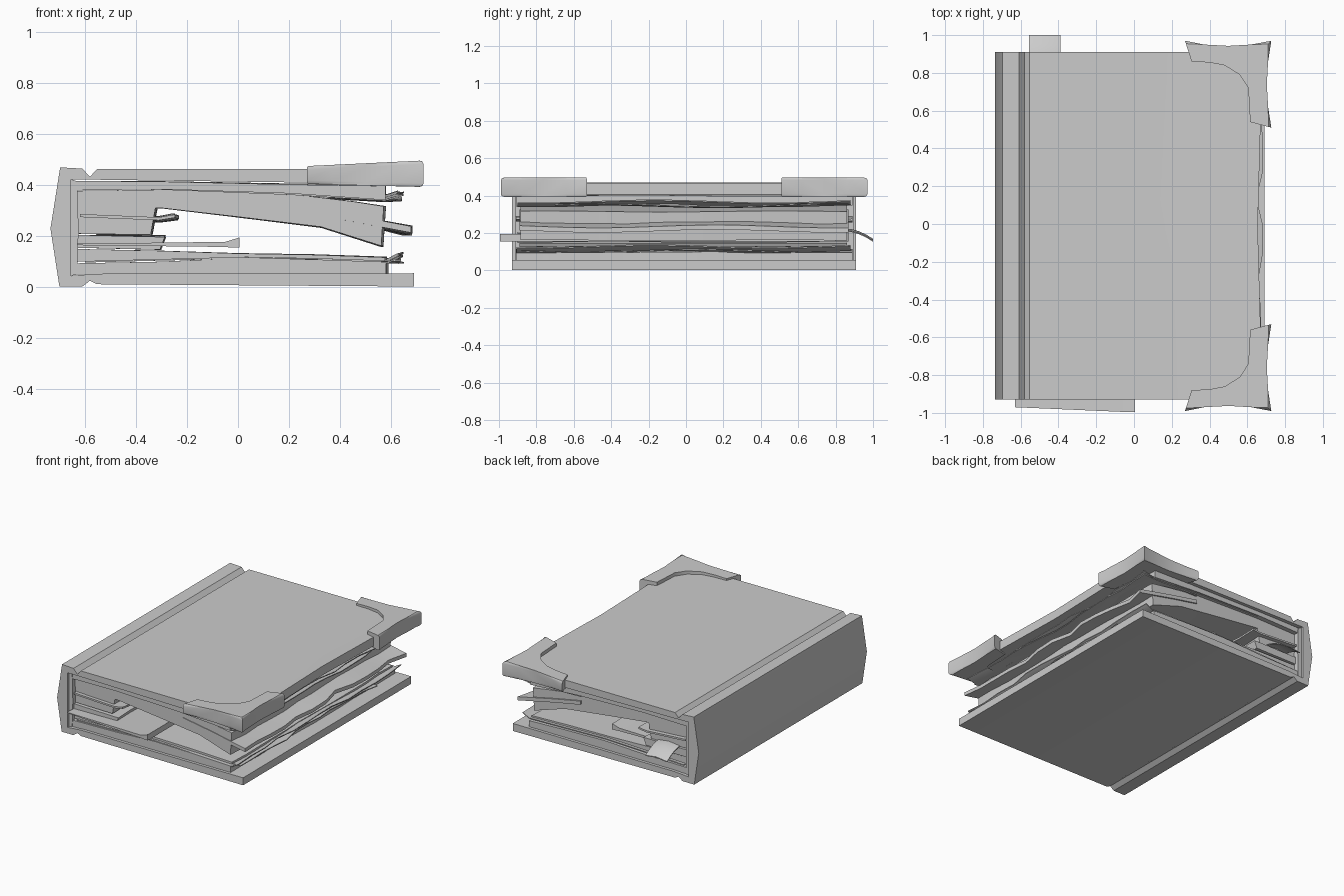
import bpy, bmesh, math, random

cube = bpy.data.objects.get("Cube")
if cube:
    bpy.data.objects.remove(cube, do_unlink=True)

random.seed(4)
grey = bpy.data.materials.new("plain grey")
grey.use_nodes = True
grey.diffuse_color = (0.6, 0.6, 0.6, 1)
grey.node_tree.nodes["Principled BSDF"].inputs["Base Color"].default_value = (0.6, 0.6, 0.6, 1)

FRONT, BACK, MID = -0.93, 0.91, -0.01


def finish(name, bm, angle=30):
    bmesh.ops.recalc_face_normals(bm, faces=bm.faces)
    mesh = bpy.data.meshes.new(name)
    bm.to_mesh(mesh)
    bm.free()
    mesh.materials.append(grey)
    ob = bpy.data.objects.new(name, mesh)
    bpy.context.collection.objects.link(ob)
    bpy.ops.object.select_all(action='DESELECT')
    ob.select_set(True)
    bpy.context.view_layer.objects.active = ob
    bpy.ops.object.shade_smooth_by_angle(angle=math.radians(angle))
    return ob


def loft(name, profile, y0, y1, steps=1, warp=None):
    """Extrude an x-z profile along y, bending each station with warp."""
    bm = bmesh.new()
    rings = []
    for i in range(steps + 1):
        y = y0 + (y1 - y0) * i / steps
        rings.append([bm.verts.new(warp(x, y, z) if warp else (x, y, z)) for x, z in profile])
    n = len(profile)
    for a, b in zip(rings, rings[1:]):
        for k in range(n):
            bm.faces.new((a[k], a[(k + 1) % n], b[(k + 1) % n], b[k]))
    bm.faces.new(rings[0][::-1])
    bm.faces.new(rings[-1])
    return finish(name, bm)


def pages(name, top, bottom, y0, y1, rag=0.012, wave=0.004):
    """A bundle of leaves with an uneven fore edge and a slight ripple."""
    left, right = top[0][0], max(p[0] for p in top + bottom)
    steps = 12
    nicks = [random.uniform(-rag, 0) for _ in range(steps + 1)]
    phase = random.uniform(0, 6)

    def warp(x, y, z):
        t = (x - left) / (right - left)
        i = round((y - y0) / (y1 - y0) * steps)
        return (x + nicks[i] * t ** 3, y, z + wave * t * math.sin(5 * y + phase))
    return loft(name, top + bottom[::-1], y0, y1, steps, warp)


def leaf(name, path, y0, y1, thick=0.006, rag=0.03, wave=0.008):
    """A single torn leaf following a path."""
    return pages(name, [(x, z + thick) for x, z in path], path, y0, y1, rag, wave)


# Cover: both boards and the bowed spine in one section, with hinge grooves
def bow_edge(x, y, z):
    if x > 0.6 and z > 0.3:
        x -= 0.025 * (1 - min(1, abs(y - MID) / 0.9))
    return (x, y, z)


loft("cover", [(-0.7, 0.003), (-0.735, 0.23), (-0.697, 0.47), (-0.61, 0.465), (-0.58, 0.433),
               (-0.553, 0.463), (0.27, 0.463), (0.68, 0.468), (0.68, 0.405), (0.3, 0.41),
               (-0.655, 0.423), (-0.655, 0.045), (-0.55, 0.053), (0.69, 0.055), (0.69, 0.003),
               (-0.553, 0.012), (-0.58, 0.026), (-0.61, 0.003)], FRONT, BACK, 12, bow_edge)

# Binding strip inside the spine
loft("binding", [(-0.66, 0.045), (-0.66, 0.425), (-0.63, 0.415), (-0.625, 0.23), (-0.63, 0.05)],
     FRONT + 0.015, BACK - 0.015)

# Lower page bundles
pages("lower_pages", [(-0.63, 0.094), (-0.3, 0.1), (0, 0.114), (0.3, 0.108), (0.59, 0.098)],
      [(-0.63, 0.05), (0.59, 0.05)], FRONT + 0.02, BACK - 0.02, wave=0.002)
pages("lower_pages_top", [(-0.63, 0.15), (-0.3, 0.143), (0, 0.133), (0.3, 0.128), (0.585, 0.118)],
      [(-0.63, 0.1), (-0.3, 0.106), (0, 0.119), (0.3, 0.113), (0.585, 0.104)],
      FRONT + 0.04, BACK - 0.05, wave=0.002)
leaf("lower_torn_leaf", [(-0.6, 0.097), (0, 0.116), (0.6, 0.1), (0.65, 0.125)],
     FRONT + 0.025, BACK - 0.03)
leaf("lower_torn_leaf_low", [(0.3, 0.105), (0.58, 0.1), (0.65, 0.1)], FRONT + 0.05, 0.6)

# Middle bundles, torn short
pages("middle_pages_low", [(-0.63, 0.205), (-0.28, 0.2)], [(-0.63, 0.155), (-0.3, 0.15)],
      FRONT + 0.03, BACK - 0.04)
pages("middle_pages_high", [(-0.63, 0.335), (-0.31, 0.335)], [(-0.63, 0.21), (-0.335, 0.205)],
      FRONT + 0.045, BACK - 0.05)
leaf("middle_leaf", [(-0.62, 0.275), (-0.3, 0.26), (-0.23, 0.27)], FRONT + 0.02, BACK - 0.02, 0.012)

# Upper bundles: a thin flat one above a sagging one
pages("upper_pages", [(-0.63, 0.417), (-0.3, 0.415), (0.2, 0.405), (0.58, 0.4)],
      [(-0.63, 0.38), (-0.3, 0.385), (0.2, 0.37), (0.58, 0.345)],
      FRONT + 0.02, BACK - 0.02, wave=0.003)
pages("sagging_pages", [(-0.63, 0.378), (-0.3, 0.382), (0.2, 0.365), (0.45, 0.335), (0.58, 0.315)],
      [(-0.63, 0.32), (-0.3, 0.31), (0, 0.275), (0.33, 0.235), (0.57, 0.16)],
      FRONT + 0.045, BACK - 0.05, wave=0.003)
leaf("upper_torn_leaf", [(-0.3, 0.382), (0.2, 0.366), (0.58, 0.345), (0.65, 0.365)],
     FRONT + 0.03, BACK - 0.03)
leaf("upper_torn_leaf_low", [(0.2, 0.355), (0.58, 0.34), (0.645, 0.345)], -0.7, BACK - 0.04)
leaf("sagging_torn_leaf", [(0.2, 0.3), (0.4, 0.265), (0.58, 0.23), (0.685, 0.21)],
     FRONT + 0.04, BACK - 0.04, 0.025, 0.04)


# Loose sheet poking out at the front, with a slanted edge
def flare(x, y, z):
    return (x, y - (0.025 if x > -0.1 and y < -0.9 else 0), z)


loft("loose_sheet", [(-0.63, 0.165), (-0.05, 0.158), (-0.02, 0.155), (0.005, 0.155), (0.005, 0.195),
                     (-0.05, 0.178), (-0.63, 0.171)], -0.97, 0.8, 4, flare)


# Ribbon curling over the back edge
def curl(x, y, z):
    return (x, y, z - 2.2 * max(0, y - 0.84) ** 2)


loft("ribbon", [(-0.555, 0.215), (-0.47, 0.225), (-0.39, 0.215), (-0.39, 0.209), (-0.47, 0.219),
                (-0.555, 0.209)], 0.7, 1.0, 8, curl)

# Flared corner guards on the upper board, mirrored front to back
GUARD = [(0.27, 0.98), (0.37, 0.96), (0.5, 0.953), (0.62, 0.96), (0.727, 0.98), (0.71, 0.87),
         (0.703, 0.75), (0.71, 0.63), (0.727, 0.52), (0.615, 0.55), (0.605, 0.73), (0.56, 0.8),
         (0.48, 0.85), (0.4, 0.865), (0.305, 0.87)]
for side, label in ((1, "back"), (-1, "front")):
    bm = bmesh.new()
    low, high = [], []
    for x, y in GUARD:
        rise = (x - 0.27) / 0.46
        low.append(bm.verts.new((x, MID + side * y, 0.405 - 0.012 * rise)))
        high.append(bm.verts.new((x, MID + side * y, 0.475 + 0.022 * rise)))
    n = len(GUARD)
    bm.faces.new(low)
    bm.faces.new(high)
    rims = []
    for k in range(n):
        bm.faces.new((low[k], low[(k + 1) % n], high[(k + 1) % n], high[k]))
        if k < 8:
            rims += [bm.edges.get((v[k], v[k + 1])) for v in (low, high)]
    bmesh.ops.bevel(bm, geom=rims, offset=0.014, segments=2, affect='EDGES', profile=0.5)
    finish(label + "_corner_guard", bm, 40)
